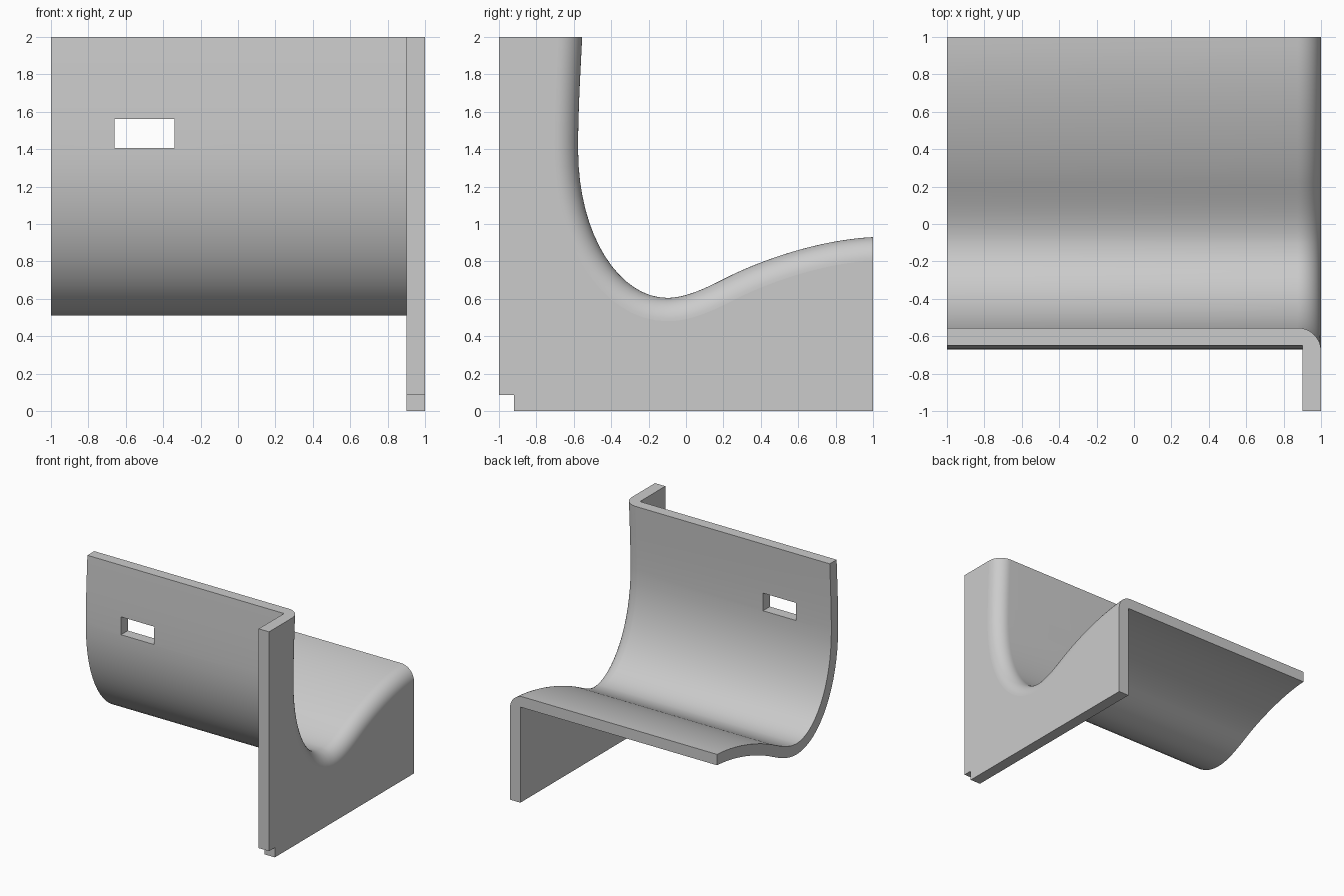
import bpy, bmesh, math
from mathutils import Vector
from mathutils.geometry import interpolate_bezier

cube = bpy.data.objects.get("Cube")
if cube:
    bpy.data.objects.remove(cube, do_unlink=True)

THICK, RADIUS, INNER_X = 0.095, 0.125, 0.9

grey = bpy.data.materials.new("plain grey")
grey.use_nodes = True
colour = (0.6, 0.6, 0.6, 1)
grey.diffuse_color = colour
grey.node_tree.nodes["Principled BSDF"].inputs["Base Color"].default_value = colour

# Upper profile of the curved sheet in (y, z): upright back, valley, gentle hump
spans = [
    ((-0.555, 2), (-0.565, 1.8), (-0.577, 1.6), (-0.577, 1.4)),
    ((-0.577, 1.4), (-0.577, 0.93), (-0.35, 0.605), (-0.1, 0.605)),
    ((-0.1, 0.605), (0.02, 0.605), (0.15, 0.682), (0.25, 0.73)),
    ((0.25, 0.73), (0.4, 0.802), (0.7, 0.915), (1, 0.93)),
]
profile = []
for span in spans:
    pts = interpolate_bezier(*[Vector((0, y, z)) for y, z in span], 17)
    profile += pts if not profile else pts[1:]

# Outward normals, squared up at both ends so the cut edges lie flat
normals = []
for i in range(len(profile)):
    t = profile[min(i + 1, len(profile) - 1)] - profile[max(i - 1, 0)]
    normals.append(Vector((0, t.z, -t.y)).normalized())
normals[0] = Vector((0, -1, 0))
normals[-1] = Vector((0, 0, -1))

# Cross-section as (x, depth): flat top, rounded outer corner, underside
ARC = 12
section = [(-1, 0)]
for k in range(ARC + 1):
    a = math.pi / 2 * k / ARC
    section.append((1 - RADIUS + RADIUS * math.sin(a), RADIUS * (1 - math.cos(a))))
outer = len(section) - 1
section += [(INNER_X, THICK), (-1, THICK)]
inner = outer + 1

bm = bmesh.new()
rows = [[bm.verts.new(p + n * d + Vector((x, 0, 0))) for x, d in section]
        for p, n in zip(profile, normals)]
n = len(section)
for a, b in zip(rows, rows[1:]):
    for j in range(n):
        if j != outer:
            bm.faces.new((a[j], a[(j + 1) % n], b[(j + 1) % n], b[j]))

# Side plate outline with the notch at its lower front corner
outline = [(1, 0), (-0.92, 0), (-0.92, 0.085), (-1, 0.085), (-1, 2)]
out_v = [bm.verts.new((1, y, z)) for y, z in outline]
in_v = [bm.verts.new((INNER_X, y, z)) for y, z in outline]
flat = [bm.faces.new([r[outer] for r in rows] + out_v),
        bm.faces.new([r[inner] for r in rows] + in_v)]
for i in range(len(outline) - 1):
    flat.append(bm.faces.new((out_v[i], out_v[i + 1], in_v[i + 1], in_v[i])))

# Cut ends of the sheet and plate
for row, o, q in ((rows[0], out_v[-1], in_v[-1]), (rows[-1], out_v[0], in_v[0])):
    flat.append(bm.faces.new(row[:outer + 1] + [o, q] + row[inner:]))
bmesh.ops.recalc_face_normals(bm, faces=bm.faces)
mesh = bpy.data.meshes.new("curved_bracket")
bm.to_mesh(mesh)
bm.free()
bracket = bpy.data.objects.new("curved_bracket", mesh)
bpy.context.collection.objects.link(bracket)
mesh.materials.append(grey)

# Rectangular slot through the upright
bpy.ops.mesh.primitive_cube_add(size=1, location=(-0.5, -0.62, 1.483))
cutter = bpy.context.object
cutter.name = "slot_cutter"
cutter.scale = (0.32, 0.4, 0.155)
cutter.hide_render = True
cutter.data.materials.append(grey)

bpy.ops.object.select_all(action="DESELECT")
bracket.select_set(True)
bpy.context.view_layer.objects.active = bracket
cut = bracket.modifiers.new("slot", "BOOLEAN")
cut.operation = "DIFFERENCE"
cut.solver = "EXACT"
cut.object = cutter
bpy.ops.object.modifier_apply(modifier=cut.name)
bpy.data.objects.remove(cutter, do_unlink=True)

# Smooth curves, flat plate sides and cut ends
bpy.ops.object.shade_smooth_by_angle(angle=math.radians(30))
for face in bracket.data.polygons:
    if max(abs(c) for c in face.normal) > 0.9999 and len(face.vertices) > 8:
        face.use_smooth = False
